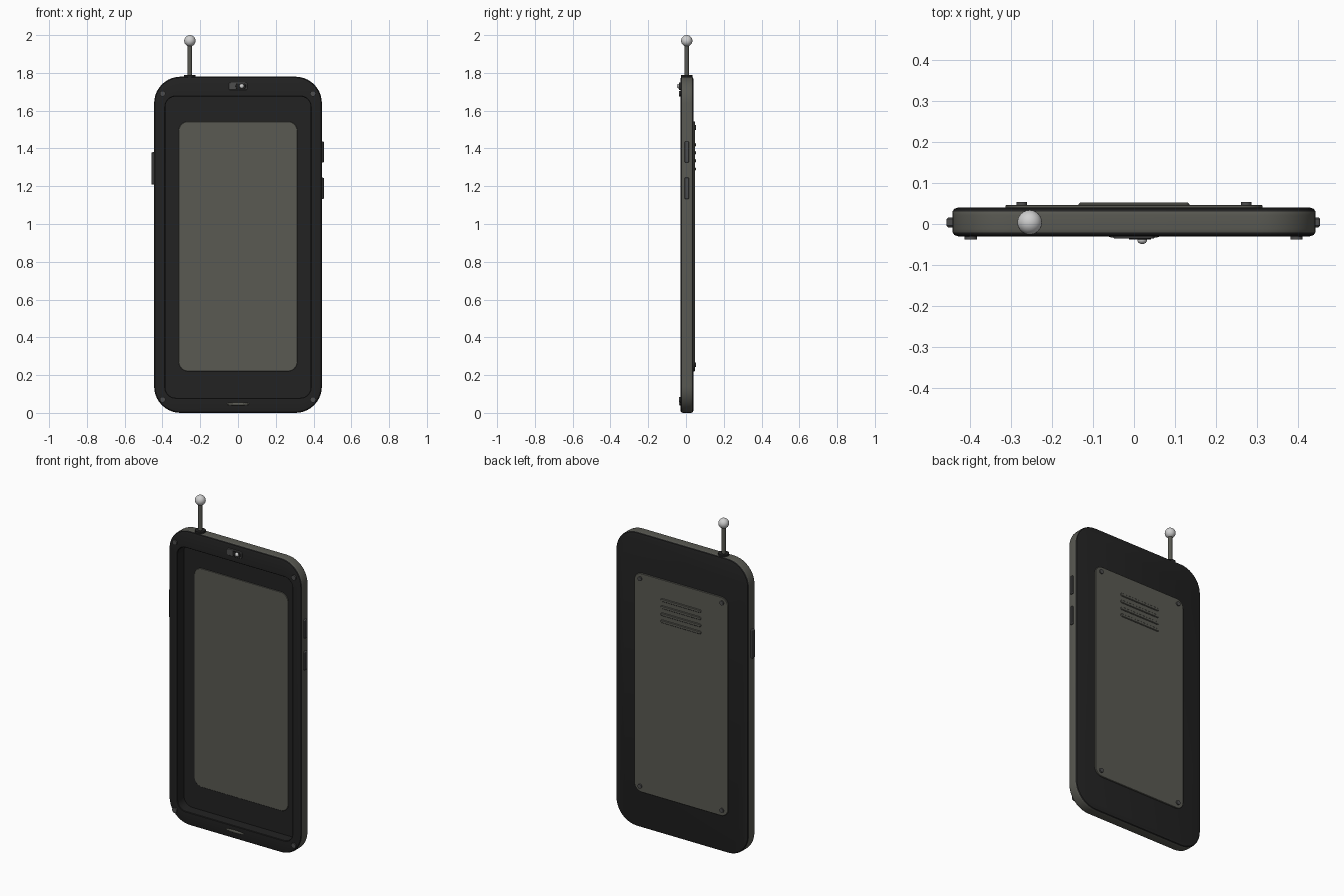
import bpy, bmesh, math
from mathutils import Matrix, Vector

if "Cube" in bpy.data.objects:
    bpy.data.objects.remove(bpy.data.objects["Cube"])


def material(name, rgb):
    m = bpy.data.materials.new(name)
    m.diffuse_color = (*rgb, 1)
    m.use_nodes = True
    m.node_tree.nodes["Principled BSDF"].inputs["Base Color"].default_value = m.diffuse_color
    return m


BLACK = material("matte black", (0.016, 0.016, 0.016))
GREY = material("olive grey", (0.10, 0.10, 0.085))
METAL = material("dark metal", (0.075, 0.075, 0.075))
SILVER = material("silver", (0.62, 0.62, 0.62))


def finish(name, bm, mats):
    bmesh.ops.recalc_face_normals(bm, faces=bm.faces)
    mesh = bpy.data.meshes.new(name)
    bm.to_mesh(mesh)
    bm.free()
    ob = bpy.data.objects.new(name, mesh)
    bpy.context.collection.objects.link(ob)
    for m in mats:
        mesh.materials.append(m)
    bpy.ops.object.select_all(action='DESELECT')
    ob.select_set(True)
    bpy.context.view_layer.objects.active = ob
    bpy.ops.object.shade_smooth_by_angle(angle=math.radians(35))
    return ob


def rounded_ring(bm, x0, x1, z0, z1, r, y, seg=10):
    """Rounded rectangle in the XZ plane at depth y."""
    verts = []
    corners = [(x1 - r, z1 - r), (x0 + r, z1 - r), (x0 + r, z0 + r), (x1 - r, z0 + r)]
    for k, (cx, cz) in enumerate(corners):
        for i in range(seg + 1):
            a = math.pi / 2 * (k + i / seg)
            verts.append(bm.verts.new((cx + r * math.cos(a), y, cz + r * math.sin(a))))
    return verts


def loft(name, rings, mats, strip_mat=None):
    """Skin a list of rounded rectangles and cap both ends."""
    bm = bmesh.new()
    loops = [rounded_ring(bm, *r) for r in rings]
    n = len(loops[0])
    for s, (a, b) in enumerate(zip(loops, loops[1:])):
        for i in range(n):
            j = (i + 1) % n
            f = bm.faces.new((a[i], a[j], b[j], b[i]))
            f.material_index = strip_mat[s] if strip_mat else 0
    bm.faces.new(loops[0])
    bm.faces.new(loops[-1])
    return finish(name, bm, mats)


def slab(name, x0, x1, z0, z1, r, y0, y1, mat, bev=0.002):
    """Rounded plate with softened edges on both sides."""
    def ring(d, y):
        return (x0 + d, x1 - d, z0 + d, z1 - d, r - d, y)
    return loft(name, [ring(bev, y0), ring(0, y0 + bev), ring(0, y1 - bev), ring(bev, y1)], [mat])


def ball(name, centre, radii, mat, u=24, v=14):
    bm = bmesh.new()
    bmesh.ops.create_uvsphere(bm, u_segments=u, v_segments=v, radius=1)
    bmesh.ops.transform(bm, matrix=Matrix.Translation(centre) @ Matrix.Diagonal((*radii, 1)), verts=bm.verts)
    return finish(name, bm, [mat])


def rod(name, centre, radius, depth, mat, axis='Z'):
    bm = bmesh.new()
    bmesh.ops.create_cone(bm, cap_ends=True, segments=20, radius1=radius, radius2=radius, depth=depth)
    rot = Matrix.Rotation(math.pi / 2, 4, 'X') if axis == 'Y' else Matrix()
    bmesh.ops.transform(bm, matrix=Matrix.Translation(centre) @ rot, verts=bm.verts)
    return finish(name, bm, [mat])


# Open shell: recess floor, recess wall, front rim, side band, back
def outer(d, y):
    return (-0.444 + d, 0.444 - d, d, 1.78 - d, 0.14 - d, y)


def inner(d, y):
    return (-0.385 - d, 0.385 + d, 0.08 - d, 1.675 + d, 0.055 + d, y)


loft("body_shell",
     [inner(0, 0.034), inner(0, -0.027), inner(0.003, -0.030),
      outer(0.014, -0.030), outer(0.005, -0.027), outer(0.001, -0.021), outer(0, -0.012),
      outer(0, 0.022), outer(0.001, 0.031), outer(0.005, 0.037), outer(0.014, 0.040)],
     [BLACK, GREY], [0, 0, 0, 0, 0, 1, 1, 1, 0, 0])

# Panel seen at the bottom of the recess and on the back
slab("back_panel", -0.314, 0.314, 0.22, 1.543, 0.05, 0.031, 0.047, GREY)

# Speaker slats and screws on the back panel
for i in range(4):
    z = 1.42 - i * 0.043
    slab(f"speaker_slat_{i + 1}", -0.135, 0.135, z - 0.009, z + 0.009, 0.0088, 0.044, 0.052, GREY, 0.003)
for x in (-0.274, 0.274):
    for z in (0.255, 1.51):
        rod("back_screw", (x, 0.049, z), 0.013, 0.010, METAL, 'Y')

# Screws on the front rim
for x in (-0.399, 0.397):
    for z in (0.07, 1.69):
        rod("front_screw", (x, -0.033, z), 0.015, 0.010, METAL, 'Y')

# Camera window and lens
slab("camera_window", -0.05, 0.05, 1.709, 1.75, 0.012, -0.036, -0.028, METAL)
slab("camera_sensor", -0.012, 0.042, 1.714, 1.745, 0.012, -0.038, -0.034, BLACK, 0.001)
ball("camera_lens", (0.02, -0.039, 1.73), (0.012, 0.010, 0.012), SILVER)

# Microphone lip at the bottom of the rim
ball("microphone_lip", (0, -0.030, 0.047), (0.063, 0.006, 0.008), GREY)

# Side buttons
for name, x0, x1, z0, z1 in (("volume_up_button", 0.435, 0.455, 1.325, 1.437),
                             ("volume_down_button", 0.435, 0.455, 1.132, 1.245),
                             ("power_button", -0.458, -0.435, 1.208, 1.38)):
    slab(name, x0, x1, z0, z1, 0.006, -0.008, 0.016, METAL, 0.004)

# Antenna
rod("antenna_collar", (-0.255, 0.004, 1.782), 0.03, 0.016, BLACK)
rod("antenna_rod", (-0.255, 0.004, 1.87), 0.012, 0.19, GREY)
ball("antenna_tip", (-0.255, 0.004, 1.97), (0.03, 0.03, 0.03), SILVER)
